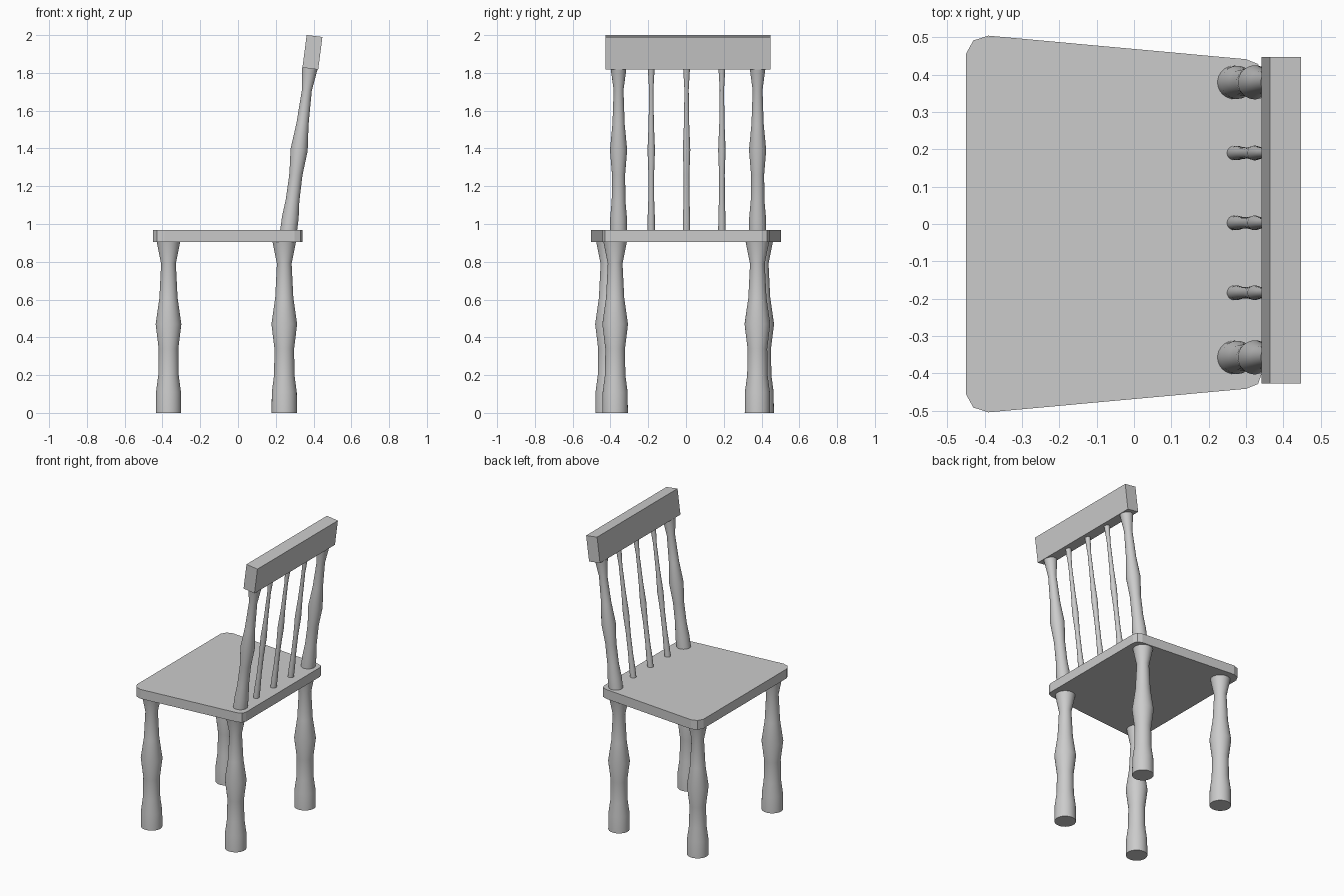
import bpy, bmesh, math
from mathutils import Matrix

if "Cube" in bpy.data.objects:
    bpy.data.objects.remove(bpy.data.objects["Cube"])

SIDES = 32
TILT = math.radians(7.4)

# turned profile shared by legs, posts and spindles: (radius, height)
PROFILE = [(.067, 0), (.066, .11), (.054, .20), (.052, .34), (.068, .47),
           (.048, .61), (.039, .79), (.062, .905)]


def finish(name, bm, smooth=False):
    bmesh.ops.recalc_face_normals(bm, faces=bm.faces)
    me = bpy.data.meshes.new(name)
    bm.to_mesh(me)
    bm.free()
    ob = bpy.data.objects.new(name, me)
    bpy.context.collection.objects.link(ob)
    if smooth:
        bpy.ops.object.select_all(action='DESELECT')
        bpy.context.view_layer.objects.active = ob
        ob.select_set(True)
        bpy.ops.object.shade_smooth_by_angle(angle=math.radians(35))
    return ob


def turned(name, x, y, z=0, thickness=1, tilt=0):
    bm = bmesh.new()
    rings = []
    for r, h in PROFILE:
        rings.append([bm.verts.new((r * thickness * math.cos(a), r * thickness * math.sin(a), h))
                      for a in (2 * math.pi * i / SIDES for i in range(SIDES))])
    for lo, hi in zip(rings, rings[1:]):
        for i in range(SIDES):
            j = (i + 1) % SIDES
            bm.faces.new((lo[i], lo[j], hi[j], hi[i]))
    bm.faces.new(rings[0])
    bm.faces.new(rings[-1])
    ob = finish(name, bm, True)
    ob.location = (x, y, z)
    ob.rotation_euler = (0, tilt, 0)
    return ob


# seat: tapered slab with clipped corners
half = [(-.45, .455), (-.43, .491), (-.39, .504), (.30, .441), (.332, .428), (.342, .40)]
outline = half + [(x, -y) for x, y in reversed(half)]
bm = bmesh.new()
face = bm.faces.new([bm.verts.new((x, y, .905)) for x, y in outline])
ext = bmesh.ops.extrude_face_region(bm, geom=[face], use_keep_orig=True)
bmesh.ops.translate(bm, vec=(0, 0, .064),
                    verts=[v for v in ext['geom'] if isinstance(v, bmesh.types.BMVert)])
finish("seat", bm)

# legs
for side, yf, yb in (("right", -.413, -.375), ("left", .398, .378)):
    turned("front_leg_" + side, -.368, yf)
    turned("back_leg_" + side, .245, yb)

# leaning back posts and thin spindles, the same turning scaled down
for side, y in (("right", -.357), ("left", .379)):
    turned("back_post_" + side, .263, y, .926, .67, TILT)
for i, y in enumerate((-.184, .003, .190)):
    turned(f"back_spindle_{i + 1}", .263, y, .926, .29, TILT)

# top rail, leaning with the posts
bm = bmesh.new()
bmesh.ops.create_cube(bm, size=1, matrix=Matrix.Diagonal((.084, .874, .174, 1)))
rail = finish("top_rail", bm)
rail.location = (.394, .010, 1.909)
rail.rotation_euler = (0, TILT, 0)
